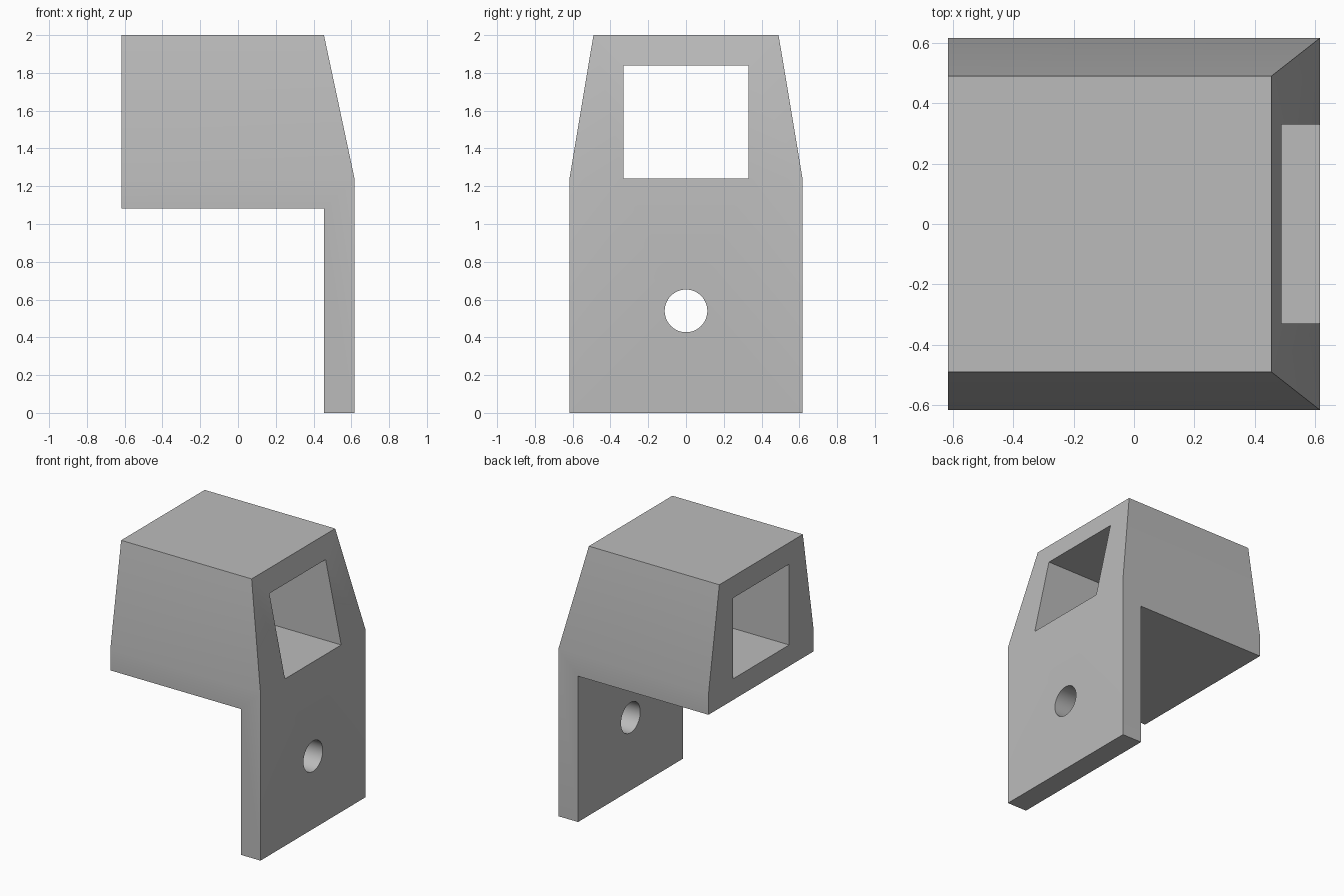
import bpy
import bmesh
import math

old = bpy.data.objects.get("Cube")
if old:
    bpy.data.objects.remove(old, do_unlink=True)

HALF = 0.617          # half width of the footprint
PLATE_X = 0.455       # inner face of the mounting plate
SHOULDER = 1.24       # height where the walls start to taper

grey = bpy.data.materials.new("plain grey")
grey.use_nodes = True
colour = (0.5, 0.5, 0.5, 1)
grey.diffuse_color = colour
grey.node_tree.nodes["Principled BSDF"].inputs["Base Color"].default_value = colour


def loft(name, levels):
    """Solid from stacked rectangles given as (z, x_min, x_max, half_depth)."""
    bm = bmesh.new()
    rings = []
    for z, x0, x1, d in levels:
        corners = ((x0, -d), (x1, -d), (x1, d), (x0, d))
        rings.append([bm.verts.new((x, y, z)) for x, y in corners])
    bm.faces.new(rings[0][::-1])
    bm.faces.new(rings[-1])
    for low, high in zip(rings, rings[1:]):
        for i in range(4):
            j = (i + 1) % 4
            bm.faces.new((low[i], low[j], high[j], high[i]))
    mesh = bpy.data.meshes.new(name)
    bm.to_mesh(mesh)
    bm.free()
    mesh.materials.append(grey)
    obj = bpy.data.objects.new(name, mesh)
    bpy.context.collection.objects.link(obj)
    return obj


def cut(target, cutter):
    """Subtract the cutter from the target and discard it."""
    mod = target.modifiers.new("cut", "BOOLEAN")
    mod.operation = "DIFFERENCE"
    mod.solver = "EXACT"
    mod.object = cutter
    bpy.ops.object.select_all(action="DESELECT")
    bpy.context.view_layer.objects.active = target
    target.select_set(True)
    bpy.ops.object.modifier_apply(modifier=mod.name)
    bpy.data.objects.remove(cutter, do_unlink=True)


# Tapered housing and mounting plate as one solid
body = loft("bracket_housing", [
    (0, -HALF, HALF, HALF),
    (SHOULDER, -HALF, HALF, HALF),
    (2, -HALF, PLATE_X, 0.49),
])

# Open space below the housing, behind the plate
cut(body, loft("underside_cutter", [(-1, -1, PLATE_X, 1), (1.083, -1, PLATE_X, 1)]))

# Rectangular tunnel through the housing
cut(body, loft("tunnel_cutter", [(SHOULDER, -1, 1, 0.33), (1.84, -1, 1, 0.33)]))

# Round screw hole through the plate
bpy.ops.mesh.primitive_cylinder_add(vertices=48, radius=0.113, depth=0.6,
                                    location=(0.54, 0, 0.54),
                                    rotation=(0, math.pi / 2, 0))
drill = bpy.context.object
drill.name = "hole_cutter"
drill.data.materials.append(grey)
cut(body, drill)

# Sharp corners, soft hole wall
bpy.ops.object.select_all(action="DESELECT")
body.select_set(True)
bpy.context.view_layer.objects.active = body
bpy.ops.object.shade_smooth_by_angle(angle=math.radians(30))
